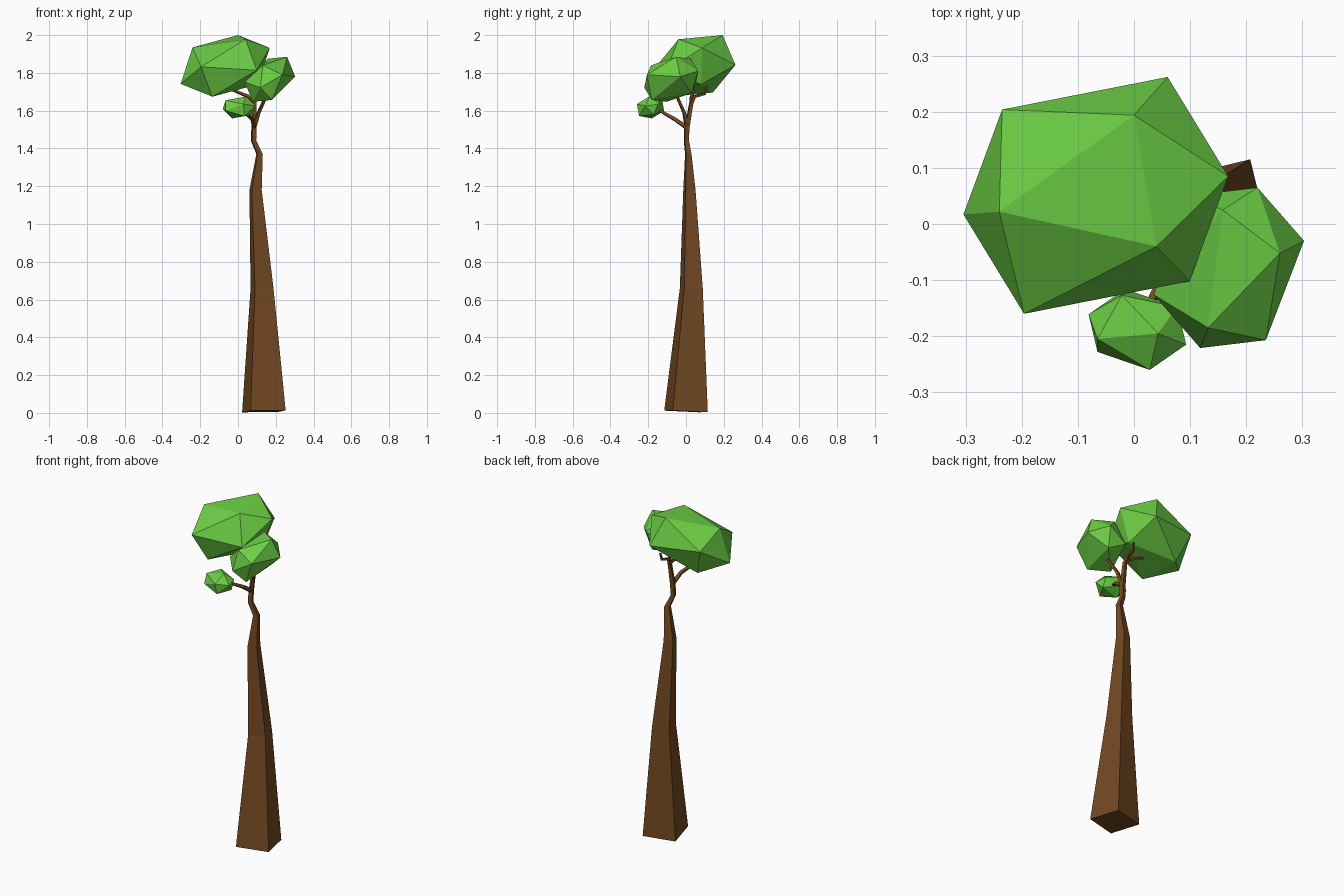
import bpy, bmesh, math
from mathutils import Vector

if "Cube" in bpy.data.objects:
    bpy.data.objects.remove(bpy.data.objects["Cube"])


def material(name, rgb):
    m = bpy.data.materials.new(name)
    m.diffuse_color = (*rgb, 1)
    m.use_nodes = True
    m.node_tree.nodes["Principled BSDF"].inputs["Base Color"].default_value = m.diffuse_color
    return m


bark = material("bark", (0.17, 0.065, 0.016))
leaf = material("leaf", (0.15, 0.62, 0.06))


def finish(name, bm, mat):
    bmesh.ops.recalc_face_normals(bm, faces=bm.faces)
    me = bpy.data.meshes.new(name)
    bm.to_mesh(me)
    bm.free()
    me.materials.append(mat)
    bpy.context.collection.objects.link(bpy.data.objects.new(name, me))


def limb(name, path):
    """Four-sided tube through (x, y, z, radius) points."""
    bm = bmesh.new()
    pts = [Vector(p[:3]) for p in path]
    rings = []
    for i, p in enumerate(pts):
        d = (pts[min(i + 1, len(pts) - 1)] - pts[max(i - 1, 0)]).normalized()
        u = Vector((1, 0, 0))
        u = (u - d * u.dot(d)).normalized()
        v = d.cross(u)
        ring = []
        for k in range(4):
            a = math.radians(-31.3 + 90 * k)
            ring.append(bm.verts.new(p + path[i][3] * (u * math.cos(a) + v * math.sin(a))))
        rings.append(ring)
    for a, b in zip(rings, rings[1:]):
        for k in range(4):
            n = (k + 1) % 4
            bm.faces.new((a[k], a[n], b[n], b[k]))
    bm.faces.new(rings[0][::-1])
    bm.faces.new(rings[-1])
    finish(name, bm, bark)


def foliage(name, centre, half):
    """Skewed icosahedron: six corners plus their opposites through the centre."""
    bm = bmesh.new()
    c = Vector(centre)
    for p in half:
        bm.verts.new(Vector(p))
        bm.verts.new(2 * c - Vector(p))
    bmesh.ops.convex_hull(bm, input=bm.verts)
    finish(name, bm, leaf)


# Tapering trunk
limb("trunk", [(.137, 0, .008, .135), (.127, .028, .66, .071), (.093, .018, 1.18, .038),
               (.114, .012, 1.37, .02), (.083, .002, 1.44, .016), (.085, .005, 1.53, .017)])

# Branches
limb("front_branch", [(.085, .005, 1.51, .014), (.075, -.06, 1.555, .012),
                      (.035, -.13, 1.595, .009), (.01, -.18, 1.62, .006)])
limb("right_branch", [(.085, .005, 1.51, .014), (.11, -.01, 1.59, .011),
                      (.15, -.05, 1.68, .009), (.165, -.07, 1.75, .006)])
limb("main_branch", [(.085, .005, 1.51, .016), (.088, .028, 1.64, .013),
                     (.055, .03, 1.675, .011), (-.03, .04, 1.71, .008), (-.06, .045, 1.78, .005)])
limb("back_branch", [(.088, .026, 1.63, .013), (.085, .045, 1.675, .011),
                     (.09, .1, 1.69, .009), (.095, .11, 1.73, .006)])

# Leaf masses
foliage("large_foliage", (-.068, .051, 1.837),
        [(-.235, .204, 1.86), (.06, .262, 1.842), (.168, .085, 1.932),
         (.0, .194, 2.0), (.04, -.04, 1.978), (-.24, .022, 1.935)])
foliage("right_foliage", (.169, -.078, 1.766),
        [(.26, -.052, 1.885), (.303, -.03, 1.78), (.22, .065, 1.81),
         (.235, -.207, 1.79), (.132, -.185, 1.84), (.158, .025, 1.875)])
foliage("small_foliage", (.006, -.188, 1.617),
        [(.028, -.26, 1.635), (-.065, -.205, 1.655), (-.065, -.228, 1.6),
         (.093, -.215, 1.625), (.043, -.195, 1.675), (-.022, -.127, 1.662)])
